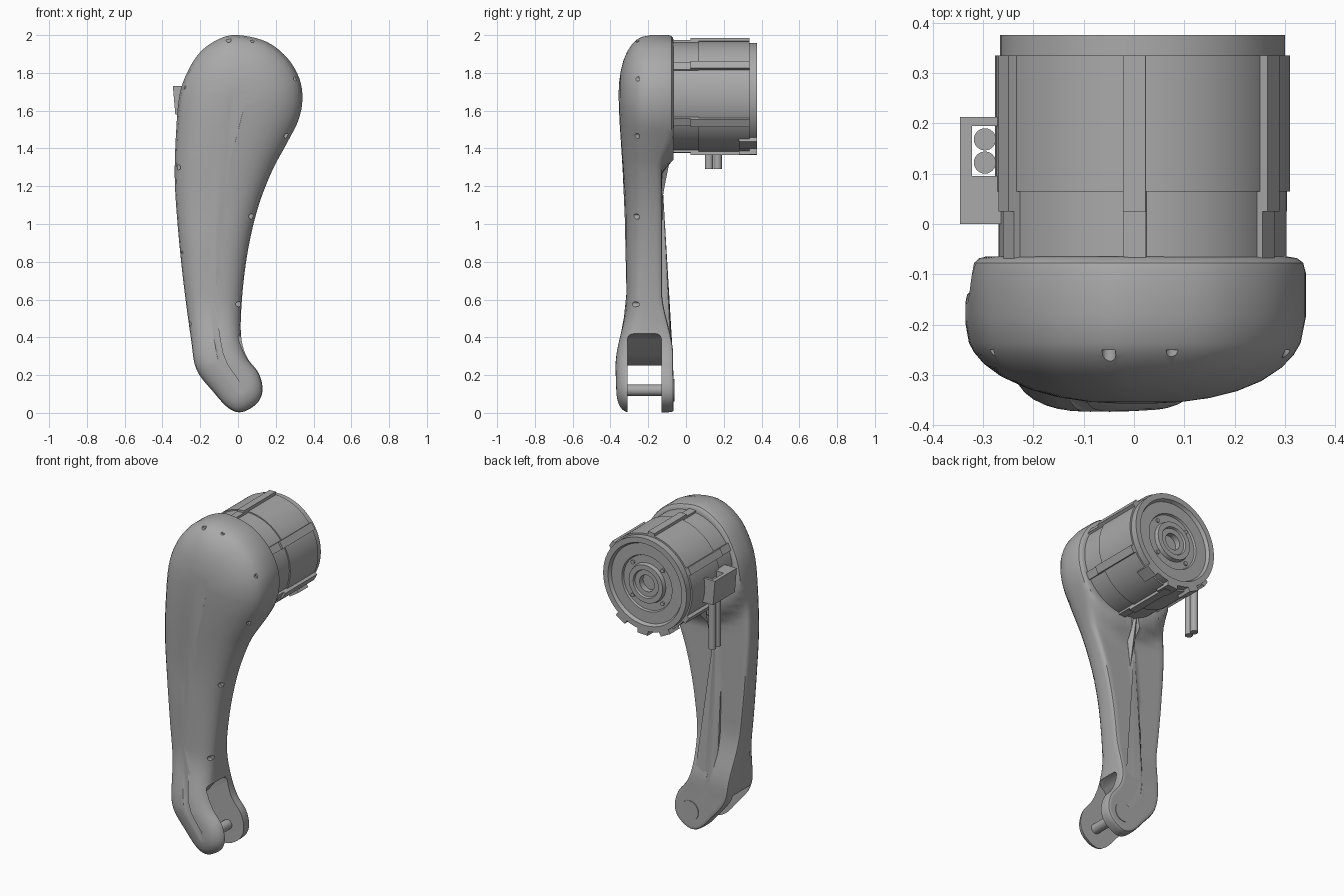
import bpy, bmesh, math
from mathutils import Vector, Matrix
from mathutils.geometry import intersect_point_line

if "Cube" in bpy.data.objects:
    bpy.data.objects.remove(bpy.data.objects["Cube"])

grey = bpy.data.materials.new("plain_grey")
grey.use_nodes = True
grey.diffuse_color = (0.4, 0.4, 0.4, 1)
grey.node_tree.nodes["Principled BSDF"].inputs["Base Color"].default_value = grey.diffuse_color

AXIS = Vector((0.017, 0, 1.675))  # motor axis


def make(name, bm, smooth=True):
    bmesh.ops.recalc_face_normals(bm, faces=bm.faces)
    mesh = bpy.data.meshes.new(name)
    bm.to_mesh(mesh)
    bm.free()
    obj = bpy.data.objects.new(name, mesh)
    bpy.context.collection.objects.link(obj)
    mesh.materials.append(grey)
    if smooth:
        shade(obj)
    return obj


def shade(obj):
    bpy.ops.object.select_all(action='DESELECT')
    obj.select_set(True)
    bpy.context.view_layer.objects.active = obj
    bpy.ops.object.shade_smooth_by_angle(angle=math.radians(35))


def lathe(bm, profile, centre, steps=64):
    """Revolve (radius, y) points about a y-parallel axis."""
    verts = [bm.verts.new((centre.x + r, y, centre.z)) for r, y in profile]
    edges = [bm.edges.new(pair) for pair in zip(verts, verts[1:])]
    bmesh.ops.spin(bm, geom=verts + edges, cent=centre, axis=(0, 1, 0),
                   angle=math.tau, steps=steps, use_merge=True)
    bmesh.ops.remove_doubles(bm, verts=bm.verts, dist=1e-5)


def rod(bm, r, y0, y1, x, z, steps=16):
    lathe(bm, [(0, y0), (r, y0), (r, y1), (0, y1)], Vector((x, 0, z)), steps)


def box(bm, lo, hi, matrix=Matrix()):
    lo, hi = Vector(lo), Vector(hi)
    m = matrix @ Matrix.Translation((lo + hi) / 2) @ Matrix.Diagonal((*(hi - lo), 1))
    return bmesh.ops.create_cube(bm, size=1, matrix=m)["verts"]


def spoke(bm, degrees, width, r0, r1, y0, y1):
    turn = Matrix.Translation(AXIS) @ Matrix.Rotation(-math.radians(degrees), 4, 'Y')
    box(bm, (r0, y0, -width / 2), (r1, y1, width / 2), turn)


def lookup(table, z):
    for (a, va), (b, vb) in zip(table, table[1:]):
        if z <= b:
            t = max(0, (z - a) / (b - a))
            t = t * t * (3 - 2 * t)
            return va + (vb - va) * t
    return table[-1][1]


def cut(obj, cutter):
    cutter.hide_render = True
    cutter.hide_set(True)
    mod = obj.modifiers.new("cut", 'BOOLEAN')
    mod.operation, mod.solver, mod.object = 'DIFFERENCE', 'EXACT', cutter
    bpy.context.view_layer.objects.active = obj
    bpy.ops.object.modifier_apply(modifier=mod.name)
    bpy.data.objects.remove(cutter)


# Arm: smooth closed outline, lofted towards a spine on the front and the back
OUTLINE = [(0, 2), (.15, 1.965), (.26, 1.88), (.325, 1.77), (.341, 1.66), (.32, 1.55),
           (.26, 1.43), (.18, 1.28), (.11, 1.1), (.06, .9), (.03, .7), (.015, .5),
           (.02, .38), (.05, .29), (.11, .21), (.13, .12), (.1, .05), (.02, .004),
           (-.05, .025), (-.13, .11), (-.22, .23), (-.25, .4), (-.29, .7), (-.32, 1),
           (-.335, 1.25), (-.327, 1.5), (-.31, 1.68), (-.27, 1.8), (-.2, 1.91), (-.1, 1.98)]
SPINE = [(0, 1.66), (-.08, 1.3), (-.13, .9), (-.13, .5), (-.09, .28), (.02, .12)]
FRONT = [(0, -.366), (.25, -.373), (.6, -.315), (1, -.32), (1.7, -.357)]
MIDDLE = [(0, -.3), (.25, -.29), (.55, -.22), (1, -.2), (1.7, -.185)]
REAR = [(0, -.065), (.3, -.068), (.65, -.128)]


def smooth_loop(points, steps):
    pts, out = [Vector(p) for p in points], []
    for i in range(len(pts)):
        a, b, c, d = (pts[(i + k - 1) % len(pts)] for k in range(4))
        for s in range(steps):
            t = s / steps
            out.append(b + (c - a) * t / 2 + (2 * a - 5 * b + 4 * c - d) * t * t / 2
                       + (3 * b - a - 3 * c + d) * t ** 3 / 2)
    return out


def to_spine(p):
    best = None
    for a, b in zip(SPINE, SPINE[1:]):
        a, b = Vector(a), Vector(b)
        q, t = intersect_point_line(p, a, b)
        q = a.lerp(b, min(1, max(0, t)))
        if best is None or (p - q).length < (p - best).length:
            best = q
    return best


def rear_y(p):
    r = math.hypot(p.x - .005, p.y - 1.67)
    t = min(1, max(0, (.42 - r) / .085))
    return lookup(REAR, p.y) + .063 * t * t


def arm_rings():
    for f in (.12, .28, .44, .6, .74, .86, .93, .97, 1):
        rise = 0 if f == 1 else (1 - f ** 2.4) ** (1 / 2.2)
        yield f, lambda p, k=rise: lookup(MIDDLE, p.y) * (1 - k) + lookup(FRONT, p.y) * k
    for f, drop in ((1, .03), (.985, .012), (.95, .003), (.9, 0), (.8, 0),
                    (.65, 0), (.5, 0), (.35, 0), (.2, 0), (.1, 0)):
        yield f, lambda p, d=drop: rear_y(p) - d


bm = bmesh.new()
loop = [(p, to_spine(p)) for p in smooth_loop(OUTLINE, 5)]
rings = []
for f, depth in arm_rings():
    pts = [s.lerp(p, f) for p, s in loop]
    rings.append([bm.verts.new((q.x, depth(q), q.y)) for q in pts])
for a, b in zip(rings, rings[1:]):
    for i in range(len(a)):
        j = (i + 1) % len(a)
        bm.faces.new((a[i], a[j], b[j], b[i]))
caps = [bm.faces.new(rings[0]), bm.faces.new(rings[-1])]
bmesh.ops.triangulate(bm, faces=caps)
bmesh.ops.remove_doubles(bm, verts=bm.verts, dist=1e-5)
arm = make("arm", bm, False)

# Fork slot through the foot of the arm
bm = bmesh.new()
SLOT = [(-.4, .25), (-.2, .25), (-.11, .3), (-.04, .39), (.01, .42), (.3, .42), (.3, -.1), (-.4, -.1)]
face = bm.faces.new([bm.verts.new((x, -.31, z)) for x, z in SLOT])
new = bmesh.ops.extrude_face_region(bm, geom=[face])["geom"]
bmesh.ops.translate(bm, vec=(0, .18, 0), verts=[v for v in new if isinstance(v, bmesh.types.BMVert)])
top = [e for e in bm.edges if all(v.co.z > .41 for v in e.verts) and abs(e.verts[0].co.y - e.verts[1].co.y) < .01]
bmesh.ops.bevel(bm, geom=top, offset=.035, segments=4, affect='EDGES', profile=.5)
cut(arm, make("slot_cutter", bm, False))

# Screw holes around the front edge
bm = bmesh.new()
for x, z in [(.308, 1.77), (.258, 1.465), (.07, 1.04), (.003, .575), (.077, 1.975),
             (-.05, 1.975), (-.29, 1.725), (-.317, 1.3), (-.305, .85), (-.262, .47)]:
    rod(bm, .014, -.5, -.25, x, z, 12)
cut(arm, make("screw_cutter", bm, False))
shade(arm)

# Pin across the fork, with its head on the rear prong
bm = bmesh.new()
rod(bm, .03, -.33, -.1, .02, .12, 24)
rod(bm, .06, -.08, -.062, .02, .12, 24)
make("fork_pin", bm)

# Motor neck, sleeve and stepped rear cap
bm = bmesh.new()
lathe(bm, [(0, -.12), (.286, -.12), (.286, .065), (.293, .065), (.293, .335), (.283, .335),
           (.283, .375), (.25, .375), (.24, .355), (.17, .355), (.165, .343), (.12, .343),
           (.115, .367), (.085, .367), (.08, .355), (.05, .355), (.05, .32), (0, .32)], AXIS, 96)
make("motor", bm)

# Six ribs along the motor, plus short tabs below the rear cap
bm = bmesh.new()
for k in range(6):
    spoke(bm, 33 + 60 * k, .045, .25, .298, -.08, .025)
    spoke(bm, 33 + 60 * k, .045, .25, .31, .025, .335)
for degrees in (243, 273, 303):
    spoke(bm, degrees, .07, .26, .308, .28, .375)
make("motor_ribs", bm, False)

# Small bolts in the rear cap
bm = bmesh.new()
for k in range(4):
    a = math.tau * (k + .5) / 4
    rod(bm, .012, .33, .352, AXIS.x + .143 * math.cos(a), AXIS.z + .143 * math.sin(a), 12)
make("cap_bolts", bm)

# Cable socket on the right side: solid half, outer plate and end lip
bm = bmesh.new()
parts = [box(bm, (-.345, 0, 1.58), (-.25, .095, 1.73)),
         box(bm, (-.345, .09, 1.58), (-.322, .212, 1.73)),
         box(bm, (-.345, .195, 1.58), (-.25, .212, 1.73))]
for v in bm.verts:
    if v.co.z < 1.6 and v.co.x < -.34:
        v.co.x += .013
make("cable_socket", bm, False)

# Two wires hanging from the socket
for name, y in (("front_wire", .122), ("rear_wire", .168)):
    bm = bmesh.new()
    bmesh.ops.create_cone(bm, cap_ends=True, segments=24, radius1=.022, radius2=.022, depth=.41,
                          matrix=Matrix.Translation((-.296, y, 1.495)))
    make(name, bm)
